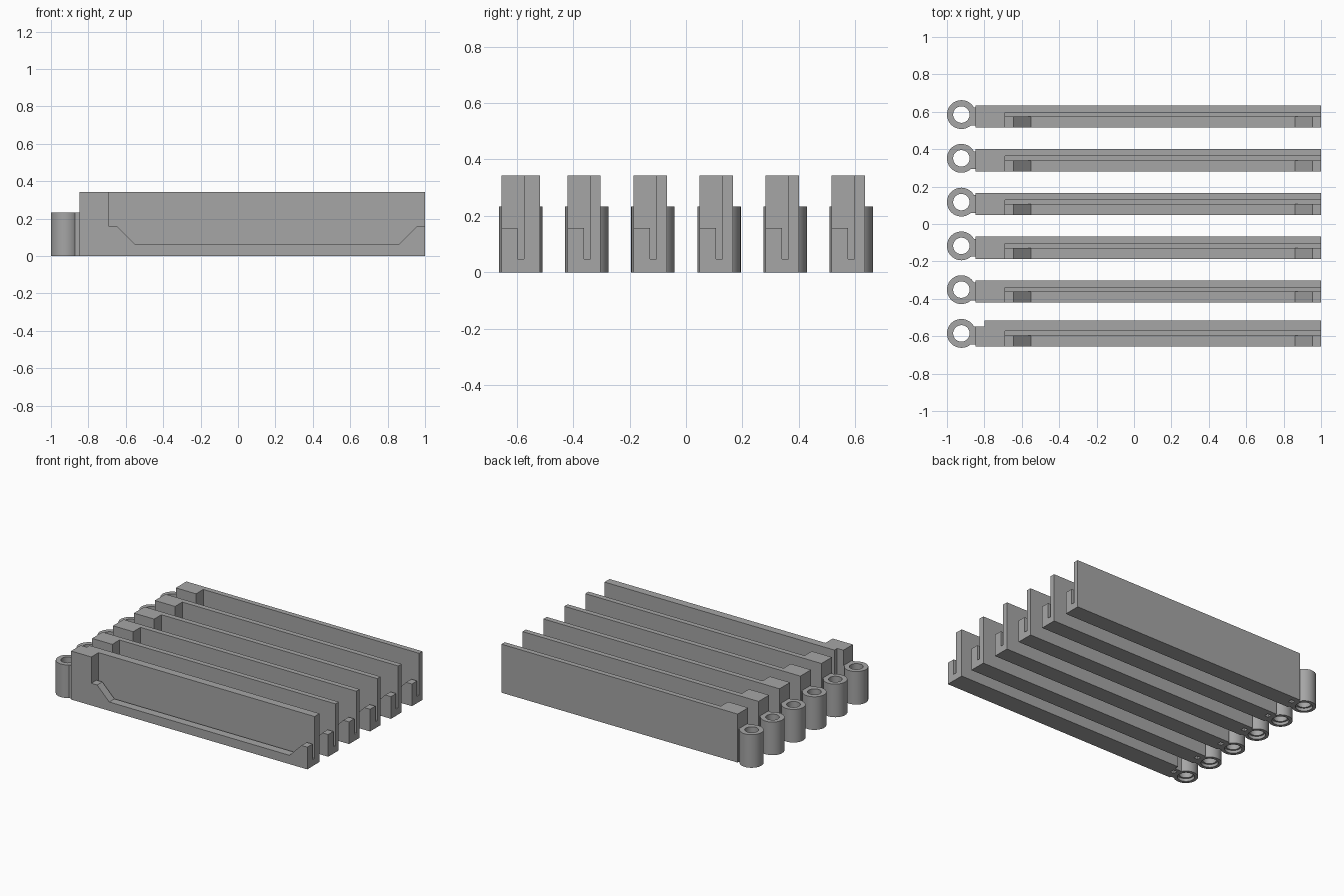
import bpy, bmesh
from math import radians
from mathutils import Matrix, Vector

cube = bpy.data.objects.get("Cube")
if cube:
    bpy.data.objects.remove(cube, do_unlink=True)

grey = bpy.data.materials.new("plain grey")
grey.use_nodes = True
colour = (0.38, 0.38, 0.38, 1)
grey.diffuse_color = colour
grey.node_tree.nodes["Principled BSDF"].inputs["Base Color"].default_value = colour

HEIGHT = 0.343
BARREL_X = -0.923
BARREL_R = 0.077
PITCH = 0.234


def make_object(name, bm):
    bmesh.ops.recalc_face_normals(bm, faces=bm.faces)
    mesh = bpy.data.meshes.new(name)
    bm.to_mesh(mesh)
    bm.free()
    mesh.materials.append(grey)
    obj = bpy.data.objects.new(name, mesh)
    bpy.context.collection.objects.link(obj)
    return obj


def prism(name, points, direction):
    """Extrude a flat outline along a direction."""
    bm = bmesh.new()
    face = bm.faces.new([bm.verts.new(p) for p in points])
    result = bmesh.ops.extrude_face_region(bm, geom=[face])
    verts = [v for v in result["geom"] if isinstance(v, bmesh.types.BMVert)]
    bmesh.ops.translate(bm, verts=verts, vec=Vector(direction))
    return make_object(name, bm)


def box(name, x0, x1, y0, y1, z0, z1):
    outline = [(x0, y0, z0), (x1, y0, z0), (x1, y1, z0), (x0, y1, z0)]
    return prism(name, outline, (0, 0, z1 - z0))


def cylinder(name, radius, z0, z1):
    bm = bmesh.new()
    bmesh.ops.create_cone(bm, cap_ends=True, segments=48, radius1=radius,
                          radius2=radius, depth=z1 - z0,
                          matrix=Matrix.Translation((BARREL_X, 0, (z0 + z1) / 2)))
    return make_object(name, bm)


def combine(target, other, operation):
    """Apply a boolean and discard the helper."""
    mod = target.modifiers.new(operation, "BOOLEAN")
    mod.operation, mod.solver, mod.object = operation, "EXACT", other
    graph = bpy.context.evaluated_depsgraph_get()
    mesh = bpy.data.meshes.new_from_object(target.evaluated_get(graph))
    target.modifiers.clear()
    target.data = mesh
    bpy.data.objects.remove(other, do_unlink=True)


def holder(name, outline):
    # Solid bar with a barrel at its left end
    bar = prism(name, [(x, y, 0) for x, y in outline], (0, 0, HEIGHT))
    combine(bar, box("web", -0.91, -0.84, -0.058, 0.037, 0, 0.234), "UNION")
    combine(bar, cylinder("barrel", BARREL_R, 0, 0.234), "UNION")
    # Barrel bore and its wider lower mouth
    combine(bar, cylinder("bore", 0.044, -0.1, 0.4), "DIFFERENCE")
    combine(bar, cylinder("bore_mouth", 0.055, -0.1, 0.02), "DIFFERENCE")
    # Narrow slot, open at the right end
    combine(bar, box("slot", -0.69, 1.1, -0.011, 0.012, 0.047, 0.5), "DIFFERENCE")
    # Front lip cut low between two ramps
    lip = [(-0.69, 0.5), (-0.69, 0.157), (-0.645, 0.157), (-0.55, 0.062),
           (0.86, 0.062), (0.955, 0.157), (1.1, 0.157), (1.1, 0.5)]
    combine(bar, prism("lip_cut", [(x, -0.1, z) for x, z in lip], (0, 0.1, 0)), "DIFFERENCE")
    # Small recess underneath
    combine(bar, box("recess", -0.835, -0.805, -0.015, 0.015, -0.1, 0.03), "DIFFERENCE")
    bpy.ops.object.select_all(action="DESELECT")
    bar.select_set(True)
    bpy.context.view_layer.objects.active = bar
    bpy.ops.object.shade_smooth_by_angle(angle=radians(30))
    return bar


front, back, thick_back = -0.069, 0.049, 0.068

# Front holder is thicker, with a notch beside its barrel
first = holder("front_holder", [(-0.848, front), (1, front), (1, thick_back),
                                (-0.8, thick_back), (-0.8, 0.037), (-0.848, 0.037)])
first.location.y = -2.5 * PITCH

# Five matching holders behind it
master = holder("holder_1", [(-0.848, front), (1, front), (1, back), (-0.848, back)])
master.location.y = -1.5 * PITCH
for i in range(1, 5):
    copy = master.copy()
    copy.name = f"holder_{i + 1}"
    copy.location.y = (i - 1.5) * PITCH
    bpy.context.collection.objects.link(copy)
